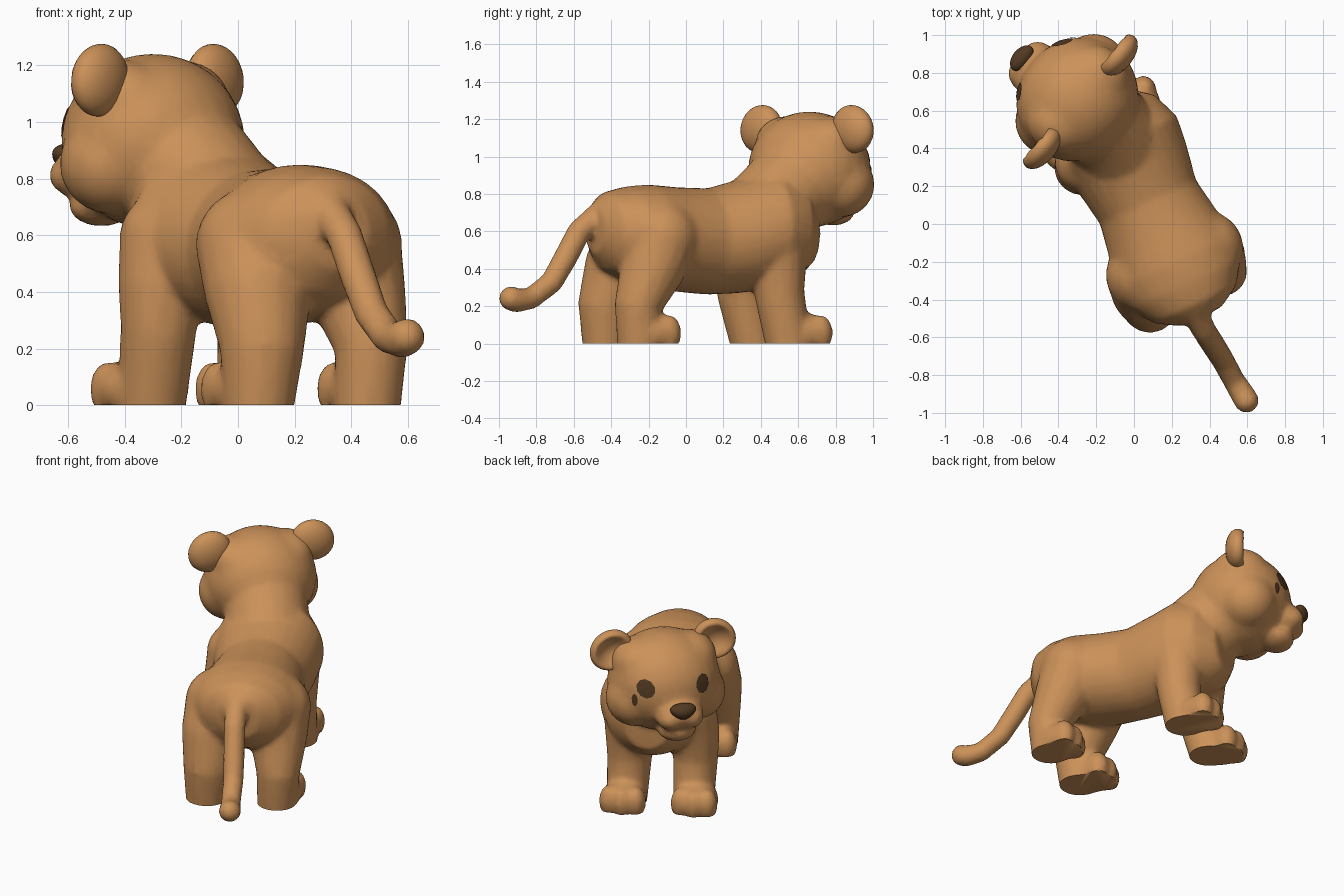
import bpy, bmesh, math
from mathutils import Vector, Matrix
from mathutils.bvhtree import BVHTree

if "Cube" in bpy.data.objects:
    bpy.data.objects.remove(bpy.data.objects["Cube"])


def material(name, rgb):
    m = bpy.data.materials.new(name)
    m.diffuse_color = (*rgb, 1)
    m.use_nodes = True
    m.node_tree.nodes["Principled BSDF"].inputs["Base Color"].default_value = m.diffuse_color
    return m


FUR = material("tan_fur", (0.60, 0.285, 0.10))
DARK = material("dark_brown", (0.085, 0.042, 0.016))

# Direction frames: the body points one way, the head is turned further
BODY_F = Vector((-0.42, 0.91, 0)).normalized()
HEAD_F = Vector((-0.77, 0.64, 0)).normalized()
UP = Vector((0, 0, 1))
HIP = Vector((0.22, -0.20, 0))
HEAD = Vector((-0.30, 0.66, 0.935))


def frame(forward):
    """Matrix with x = right, y = forward, z = up."""
    return Matrix((forward.cross(UP), forward, UP)).transposed().to_4x4()


BODY_M, HEAD_M = frame(BODY_F), frame(HEAD_F)
SIDE = BODY_F.cross(UP)


def on_head(right, fwd, up):
    return HEAD + HEAD_M.to_3x3() @ Vector((right, fwd, up))


def ellipsoid(bm, centre, radii, rot):
    m = Matrix.Translation(centre) @ rot @ Matrix.Diagonal((*radii, 1))
    return bmesh.ops.create_uvsphere(bm, u_segments=24, v_segments=16, radius=1, matrix=m)


def loft(bm, rings):
    """Closed skin through rings of points."""
    n = len(rings[0])
    vs = [[bm.verts.new(p) for p in r] for r in rings]
    for a, b in zip(vs, vs[1:]):
        for i in range(n):
            bm.faces.new((a[i], a[(i + 1) % n], b[(i + 1) % n], b[i]))
    bm.faces.new(vs[0][::-1])
    bm.faces.new(vs[-1])


def tube(bm, stations, n=16):
    """Tapered tube through (x, y, z, radius) stations with round ends."""
    pts = [Vector(s[:3]) for s in stations]
    rings = []
    for i, p in enumerate(pts):
        d = (pts[min(i + 1, len(pts) - 1)] - pts[max(i - 1, 0)]).normalized()
        b = d.cross(SIDE).normalized()
        a = b.cross(d)
        r = stations[i][3]
        rings.append([p + r * (math.cos(t) * a + math.sin(t) * b)
                      for t in (2 * math.pi * k / n for k in range(n))])
    loft(bm, rings)
    for i in (0, -1):
        r = stations[i][3]
        ellipsoid(bm, pts[i], (r, r, r), Matrix.Identity(4))


def make_object(name, bm, mat):
    bmesh.ops.recalc_face_normals(bm, faces=bm.faces)
    me = bpy.data.meshes.new(name)
    bm.to_mesh(me)
    bm.free()
    me.materials.append(mat)
    me.shade_smooth()
    ob = bpy.data.objects.new(name, me)
    bpy.context.collection.objects.link(ob)
    return ob


body = bmesh.new()

# Torso: distance along spine, centre height, half width, half height
torso = [(-0.32, 0.62, 0.12, 0.13), (-0.25, 0.605, 0.24, 0.21), (-0.13, 0.59, 0.32, 0.255),
         (0.0, 0.575, 0.345, 0.28), (0.17, 0.56, 0.31, 0.28), (0.35, 0.55, 0.28, 0.285),
         (0.55, 0.58, 0.315, 0.305), (0.70, 0.62, 0.33, 0.315), (0.85, 0.62, 0.27, 0.27),
         (0.95, 0.59, 0.14, 0.16)]
loft(body, [[HIP + t * BODY_F + UP * (z + h * math.sin(a)) + SIDE * w * math.cos(a)
             for a in (2 * math.pi * k / 28 for k in range(28))] for t, z, w, h in torso])

# Neck
tube(body, [(-0.06, 0.38, 0.66, 0.245), (-0.13, 0.49, 0.76, 0.25), (-0.23, 0.60, 0.87, 0.26)], 24)

# Head, muzzle, cheeks, brow corners and chin
ellipsoid(body, HEAD, (0.34, 0.315, 0.31), HEAD_M)
ellipsoid(body, on_head(-0.02, 0.24, -0.10), (0.15, 0.15, 0.11), HEAD_M)
for s in (-1, 1):
    ellipsoid(body, on_head(-0.02 + s * 0.06, 0.29, -0.12), (0.085, 0.10, 0.075), HEAD_M)
    ellipsoid(body, on_head(s * 0.19, 0.04, -0.08), (0.175, 0.18, 0.175), HEAD_M)
    ellipsoid(body, on_head(s * 0.16, 0.0, 0.13), (0.16, 0.18, 0.155), HEAD_M)
ellipsoid(body, on_head(-0.02, 0.22, -0.23), (0.12, 0.11, 0.07), HEAD_M)

# Legs: upper limb stations, then paw position
legs = [
    ([(-0.25, 0.33, 0.59, 0.17), (-0.275, 0.30, 0.42, 0.15), (-0.28, 0.30, 0.27, 0.135),
      (-0.31, 0.37, -0.05, 0.12)], (-0.36, 0.41)),
    ([(0.06, 0.48, 0.57, 0.17), (0.06, 0.495, 0.42, 0.15), (0.06, 0.50, 0.27, 0.135),
      (0.045, 0.555, -0.05, 0.12)], (0.01, 0.625)),
    ([(0.05, -0.27, 0.57, 0.20), (0.07, -0.36, 0.40, 0.19), (0.085, -0.43, 0.20, 0.15),
      (0.07, -0.43, -0.05, 0.12)], (0.03, -0.35)),
    ([(0.38, -0.13, 0.57, 0.20), (0.42, -0.18, 0.40, 0.175), (0.47, -0.255, 0.20, 0.13),
      (0.455, -0.25, -0.05, 0.115)], (0.44, -0.185)),
]
for stations, (px, py) in legs:
    tube(body, stations)
    paw = Vector((px, py, 0.06))
    ellipsoid(body, paw, (0.135, 0.14, 0.11), BODY_M)
    for s in (-1, 0, 1):  # toes
        ellipsoid(body, paw + BODY_F * (0.085 - 0.02 * abs(s)) + SIDE * s * 0.08,
                  (0.062, 0.07, 0.10), BODY_M)

# Tail
tube(body, [(0.25, -0.34, 0.73, 0.085), (0.32, -0.47, 0.69, 0.07), (0.375, -0.57, 0.605, 0.065),
            (0.42, -0.64, 0.47, 0.065), (0.47, -0.72, 0.33, 0.062), (0.53, -0.83, 0.245, 0.06),
            (0.58, -0.91, 0.235, 0.067), (0.595, -0.935, 0.245, 0.067)])

# Fuse all body volumes into one soft skin
rough = make_object("body", body, FUR)
rm = rough.modifiers.new("fuse", 'REMESH')
rm.mode, rm.voxel_size = 'VOXEL', 0.016
sm = rough.modifiers.new("soften", 'SMOOTH')
sm.factor, sm.iterations = 0.5, 10
dc = rough.modifiers.new("simplify", 'DECIMATE')
dc.ratio = 0.25
bpy.context.view_layer.update()
skin = bmesh.new()
skin.from_object(rough, bpy.context.evaluated_depsgraph_get())
rough.modifiers.clear()

# Flat soles
bmesh.ops.bisect_plane(skin, geom=skin.verts[:] + skin.edges[:] + skin.faces[:],
                       plane_co=(0, 0, 0.004), plane_no=(0, 0, 1), clear_inner=True)
bmesh.ops.holes_fill(skin, edges=[e for e in skin.edges if e.is_boundary], sides=0)
bmesh.ops.translate(skin, verts=skin.verts, vec=(0, 0, -0.004))
bmesh.ops.recalc_face_normals(skin, faces=skin.faces)
skin.to_mesh(rough.data)
rough.data.shade_smooth()
bpy.context.view_layer.objects.active = rough
rough.select_set(True)
bpy.ops.object.shade_smooth_by_angle(angle=math.radians(60))
tree = BVHTree.FromBMesh(skin)
skin.free()

# Ears: wide rounded lobes with a scooped front
EW, EH = 0.135, 0.125
for name, s in (("left_ear", -1), ("right_ear", 1)):
    ear = bmesh.new()
    rot = Matrix.Rotation(s * math.radians(35), 4, 'Y')
    for v in ellipsoid(ear, (0, 0, 0), (EW, 0.075, EH), Matrix.Identity(4))["verts"]:
        rr = (v.co.x / EW) ** 2 + (v.co.z / EH) ** 2
        if v.co.y > 0 and rr < 0.7:
            v.co.y -= 0.09 * (1 - rr / 0.7)
    bmesh.ops.transform(ear, verts=ear.verts,
                        matrix=Matrix.Translation(on_head(s * 0.318, -0.02, 0.212)) @ HEAD_M @ rot)
    make_object(name, ear, FUR)

# Eyes and a tear mark: thin plates laid on the face
patches = [("left_eye", -0.165, 0.06, 0.044, 0.056), ("right_eye", 0.178, 0.062, 0.05, 0.056),
           ("tear_mark", 0.238, -0.018, 0.015, 0.04)]
for name, x, z, rx, rz in patches:
    eye = bmesh.new()
    bmesh.ops.create_circle(eye, cap_ends=True, segments=10, radius=1)
    bmesh.ops.poke(eye, faces=eye.faces[:])
    for v in eye.verts:
        start = on_head(x + v.co.x * rx, 0.6, z + v.co.y * rz)
        hit, normal, _, _ = tree.ray_cast(start, -HEAD_F)
        v.co = hit + 0.003 * HEAD_F + 0.004 * normal
    make_object(name, eye, DARK)

# Nose: broad on top, narrow below
nose = bmesh.new()
for v in ellipsoid(nose, (0, 0, 0), (0.075, 0.05, 0.05), Matrix.Identity(4))["verts"]:
    v.co.x *= 1 + v.co.z * 7
bmesh.ops.transform(nose, verts=nose.verts,
                    matrix=Matrix.Translation(on_head(-0.02, 0.365, -0.06)) @ HEAD_M)
make_object("nose", nose, DARK)
